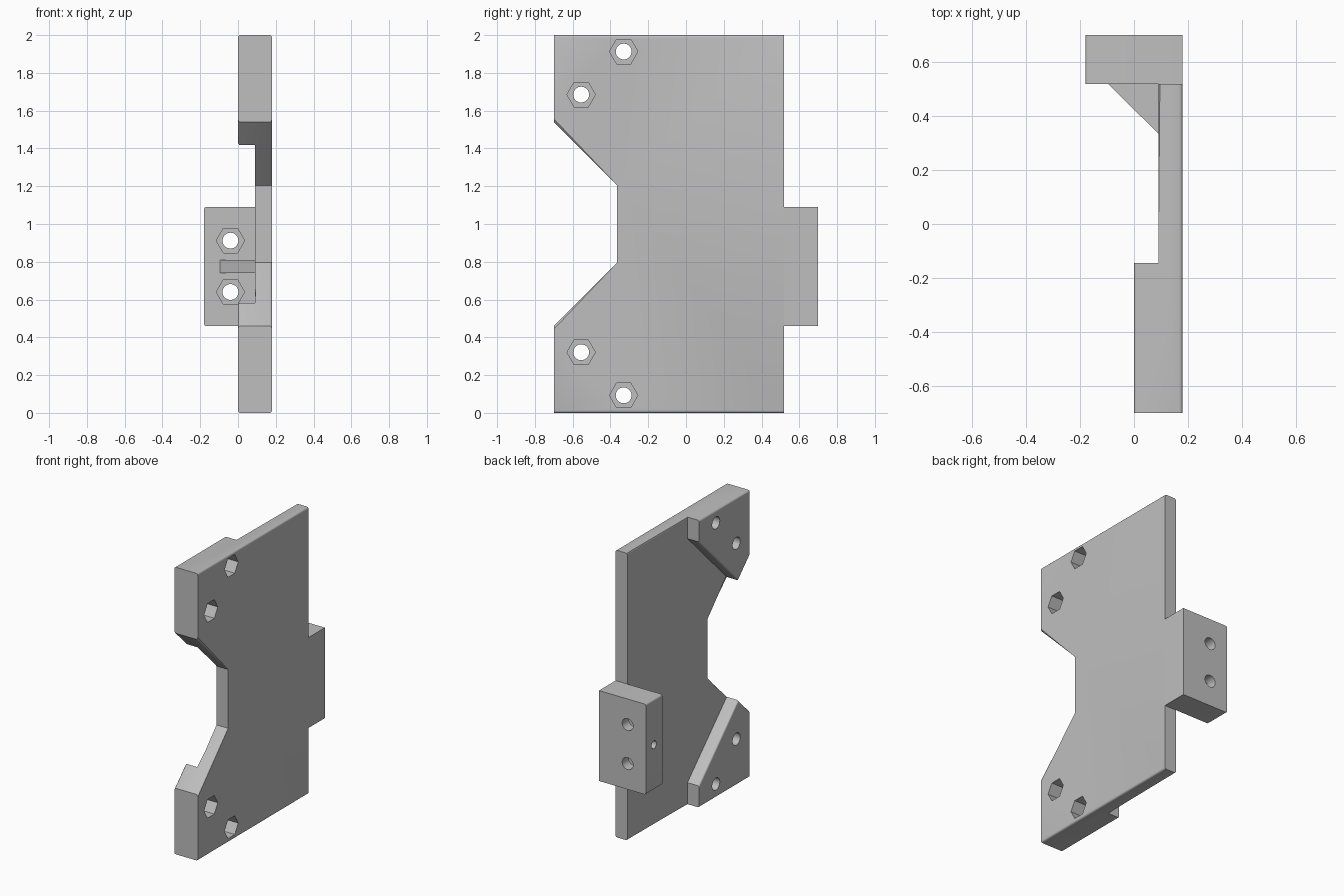
import bpy, bmesh, math
from mathutils import Vector

if "Cube" in bpy.data.objects:
    bpy.data.objects.remove(bpy.data.objects["Cube"])

GREY = (0.52, 0.52, 0.52, 1)
mat = bpy.data.materials.new("light grey plastic")
mat.use_nodes = True
mat.diffuse_color = GREY
bsdf = next(n for n in mat.node_tree.nodes if n.type == 'BSDF_PRINCIPLED')
bsdf.inputs["Base Color"].default_value = GREY


def prism(name, outline, lo, hi, axis):
    """Extrude a 2D outline along the x, y or z axis."""
    bm = bmesh.new()
    place = {'x': lambda u, v, w: (w, u, v),
             'y': lambda u, v, w: (u, w, v),
             'z': lambda u, v, w: (u, v, w)}[axis]
    face = bm.faces.new([bm.verts.new(place(u, v, lo)) for u, v in outline])
    top = bmesh.ops.extrude_face_region(bm, geom=[face])["geom"]
    bmesh.ops.translate(bm, vec=Vector(place(0, 0, hi - lo)),
                        verts=[g for g in top if isinstance(g, bmesh.types.BMVert)])
    bmesh.ops.recalc_face_normals(bm, faces=bm.faces)
    mesh = bpy.data.meshes.new(name)
    bm.to_mesh(mesh)
    bm.free()
    mesh.materials.append(mat)
    ob = bpy.data.objects.new(name, mesh)
    bpy.context.collection.objects.link(ob)
    return ob


def ring(u, v, r, sides):
    return [(u + r * math.cos(math.tau * i / sides), v + r * math.sin(math.tau * i / sides))
            for i in range(sides)]


def activate(ob):
    bpy.ops.object.select_all(action='DESELECT')
    ob.select_set(True)
    bpy.context.view_layer.objects.active = ob


def cut(ob, cutter):
    activate(ob)
    mod = ob.modifiers.new("cut", 'BOOLEAN')
    mod.operation = 'DIFFERENCE'
    mod.solver = 'EXACT'
    mod.object = cutter
    bpy.ops.object.modifier_apply(modifier=mod.name)
    bpy.data.objects.remove(cutter)


def round_edges(ob, rule, width=0.012):
    bm = bmesh.new()
    bm.from_mesh(ob.data)
    edges = [e for e in bm.edges if e.is_manifold
             and e.calc_face_angle_signed() > 0.5 and rule(e)]
    bmesh.ops.bevel(bm, geom=edges, offset=width, segments=3, profile=0.5, affect='EDGES')
    bm.to_mesh(ob.data)
    bm.free()


def direction(e):
    return (e.verts[1].co - e.verts[0].co).normalized()


def nut_hole(ob, u, v, face, far, axis):
    """Round through hole with a deep hexagonal nut pocket from one face."""
    step = 0.11 if far > face else -0.11
    for pts, end in ((ring(u, v, 0.042, 32), far), (ring(u, v, 0.075, 6), face + step)):
        over = math.copysign(0.05, step)
        reach = end + over if end == far else end
        cut(ob, prism("cutter", pts, *sorted((face - over, reach)), axis))


# Notched plate with thick corner pads left by a recess
JOIN = 0.518
plate = prism("notched_plate", [(-0.7, 0), (JOIN, 0), (JOIN, 2), (-0.7, 2), (-0.7, 1.54),
                                (-0.365, 1.205), (-0.365, 0.795), (-0.7, 0.46)], 0, 0.18, 'x')
cut(plate, prism("recess", [(1, 3), (-0.145, 3), (-0.145, 1.85), (-0.8, 1.195),
                            (-0.8, 0.805), (-0.145, 0.15), (-0.145, -1), (1, -1)],
                 -0.1, 0.09, 'x'))
round_edges(plate, lambda e: abs(direction(e).z) < 0.9 and abs(direction(e).x) < 0.1)
for y, dz in ((-0.33, 0.91), (-0.555, 0.682)):
    for side in (-1, 1):
        nut_hole(plate, y, 1.003 + side * dz, 0.18, 0, 'x')

# Mounting block at the rear edge
block = prism("mounting_block", [(-0.18, JOIN), (0.18, JOIN), (0.18, 0.7), (-0.18, 0.7)],
              0.46, 1.09, 'z')
round_edges(block, lambda e: abs(direction(e).y) > 0.9 and e.verts[0].co.x < 0)
for z in (0.64, 0.912):
    nut_hole(block, -0.04, z, JOIN, 0.7, 'y')
cut(block, prism("side_hole", ring(0.61, 0.775, 0.027, 24), -0.25, -0.02, 'x'))

# Triangular stiffening rib between plate and block
rib = prism("stiffening_rib", [(-0.095, JOIN), (0.09, 0.335), (0.1, 0.335),
                               (0.1, JOIN + 0.005), (-0.095, JOIN + 0.005)], 0.74, 0.81, 'z')

for ob in (plate, block, rib):
    activate(ob)
    bpy.ops.object.shade_smooth_by_angle(angle=math.radians(35))
